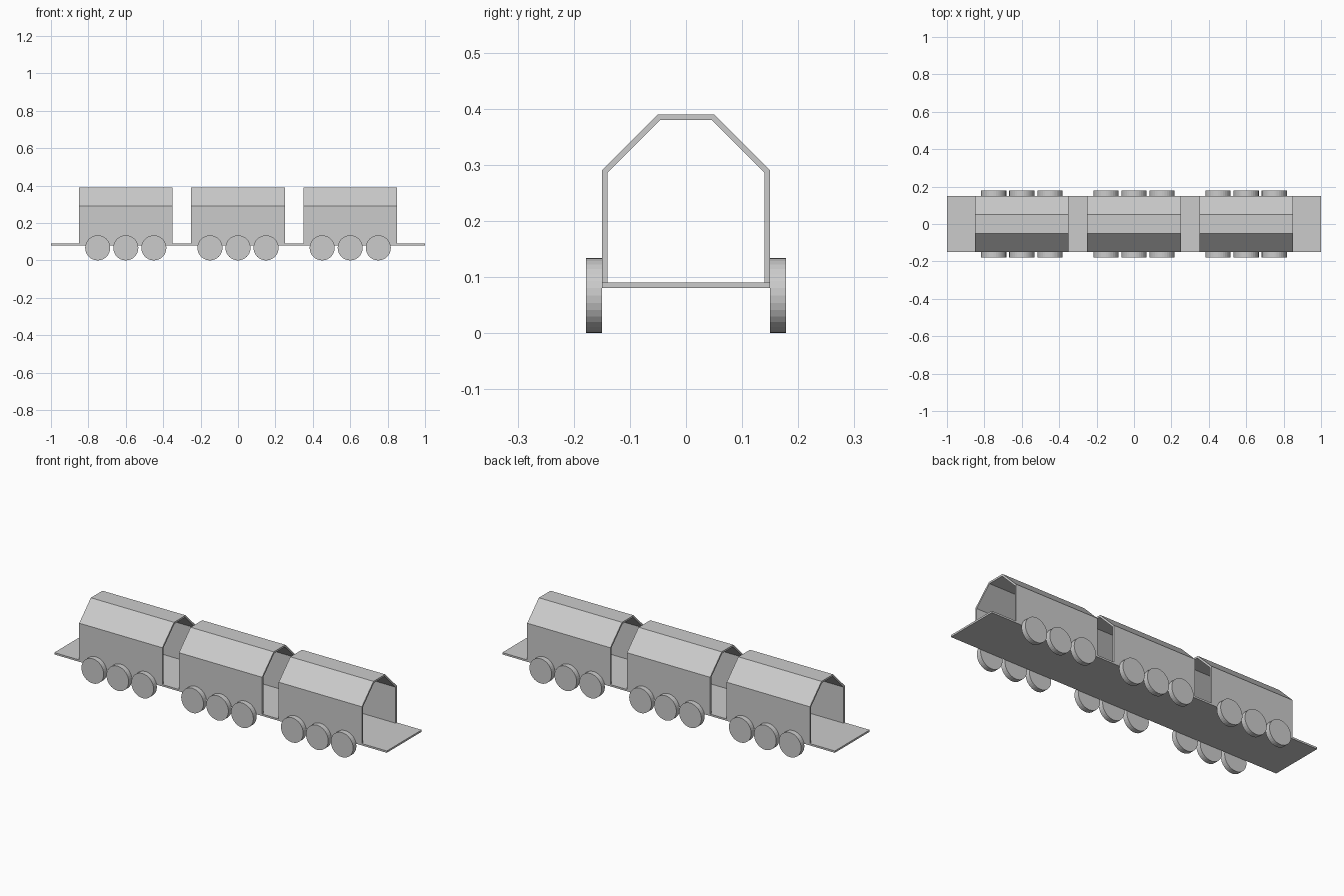
import bpy, bmesh
from math import pi
from mathutils import Matrix, Vector

if "Cube" in bpy.data.objects:
    bpy.data.objects.remove(bpy.data.objects["Cube"])


def finish(name, bm):
    bmesh.ops.recalc_face_normals(bm, faces=bm.faces)
    mesh = bpy.data.meshes.new(name)
    bm.to_mesh(mesh)
    bm.free()
    obj = bpy.data.objects.new(name, mesh)
    bpy.context.collection.objects.link(obj)
    return obj


# Long flat floor
bm = bmesh.new()
bmesh.ops.create_cube(bm, size=1, matrix=Matrix.Translation((0, 0, 0.085)) @ Matrix.Diagonal((2, 0.3, 0.01, 1)))
finish("floor", bm)

# Shell cross-section: outer half outline and mitred inner outline (y, z)
outer = [(-0.15, 0.09), (-0.15, 0.29), (-0.05, 0.39)]
inner = [(-0.14, 0.09), (-0.14, 0.286), (-0.046, 0.38)]


def full(half):
    return half + [(-y, z) for y, z in reversed(half)]


def carriage_shell(name, x0, length=0.5):
    bm = bmesh.new()
    o, i = ([bm.verts.new((x0, y, z)) for y, z in full(h)] for h in (outer, inner))
    faces = [bm.faces.new((o[k], o[k + 1], i[k + 1], i[k])) for k in range(5)]
    ext = bmesh.ops.extrude_face_region(bm, geom=faces, use_keep_orig=True)
    moved = [g for g in ext["geom"] if isinstance(g, bmesh.types.BMVert)]
    bmesh.ops.translate(bm, verts=moved, vec=Vector((length, 0, 0)))
    finish(name, bm)


def wheel(name, x, y, radius=0.067, width=0.028):
    bm = bmesh.new()
    bmesh.ops.create_cone(bm, cap_ends=True, segments=32, radius1=radius, radius2=radius, depth=width,
                          matrix=Matrix.Translation((x, y, radius)) @ Matrix.Rotation(pi / 2, 4, 'X'))
    finish(name, bm)


# Three open-ended carriages, each with three wheels per side
for c in range(3):
    cx = (c - 1) * 0.6
    carriage_shell(f"carriage_shell_{c + 1}", cx - 0.25)
    for w in range(3):
        for side, s in (("front", -1), ("back", 1)):
            wheel(f"wheel_{side}_{c * 3 + w + 1}", cx + (w - 1) * 0.15, s * 0.164)
